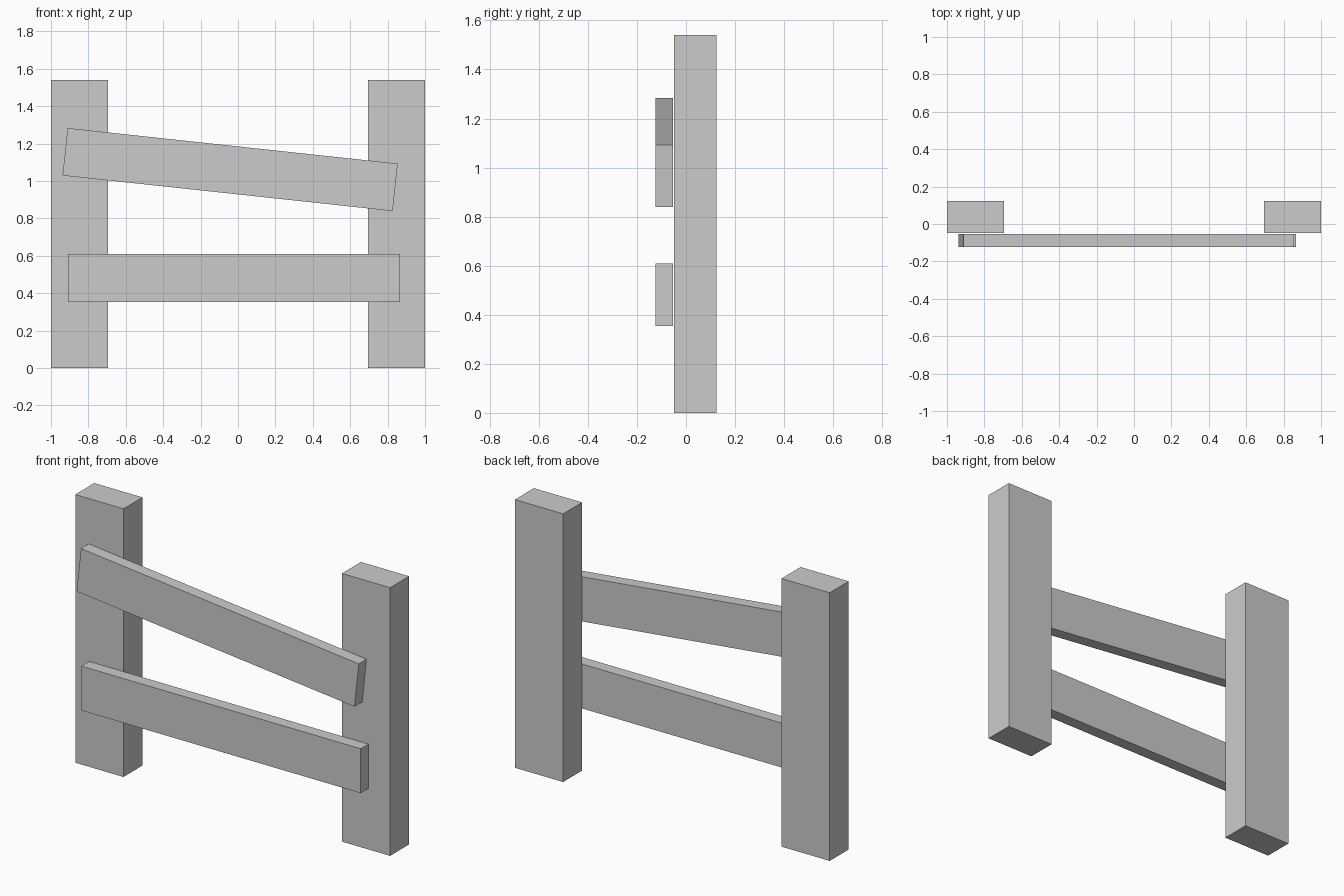
import bpy
from math import radians

if "Cube" in bpy.data.objects:
    bpy.data.objects.remove(bpy.data.objects["Cube"])


def board(name, center, size, tilt=0.0):
    """Box with the given centre and size, tilted about the y axis."""
    bpy.ops.mesh.primitive_cube_add(size=1, location=center)
    ob = bpy.context.object
    ob.name = name
    ob.scale = size
    bpy.ops.object.transform_apply(location=False, rotation=False, scale=True)
    ob.rotation_euler.y = radians(tilt)
    return ob


# Upright posts
for side, x in (("left", -0.847), ("right", 0.847)):
    board(side + "_post", (x, 0.038, 0.77), (0.306, 0.172, 1.54))

# Rails on the front of the posts, the upper one slipping to the right
RAIL = (1.775, 0.07, 0.255)
board("lower_rail", (-0.021, -0.089, 0.481), RAIL)
board("upper_rail", (-0.042, -0.089, 1.061), RAIL, tilt=6.15)
